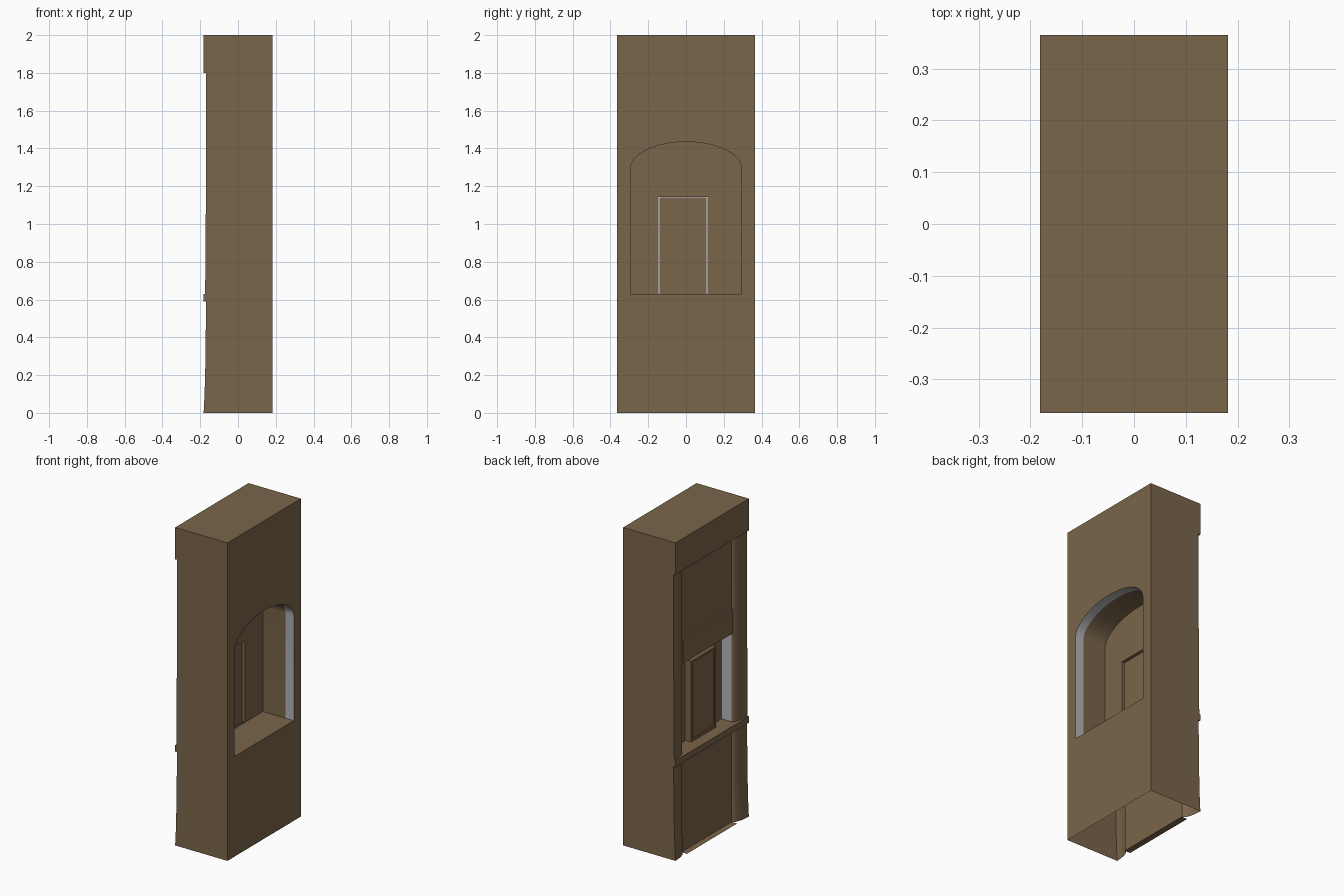
import bpy, bmesh, math

if "Cube" in bpy.data.objects:
    bpy.data.objects.remove(bpy.data.objects["Cube"])

HX, HY, H = 0.182, 0.365, 2.0       # half depth, half width, height
BAY, PX = 0.25, -0.142              # half width and plane of the outer bay
SILL0, SILL1, BAND = 0.59, 0.63, 1.8
LINT0, LINT1 = 1.19, 1.34
NICHE_X, WALL_X = -0.033, -0.072    # inner and outer faces of the thin wall
HOLE = (-0.146, 0.115, 0.632, 1.143)


def material(name, rgb):
    m = bpy.data.materials.new(name)
    m.diffuse_color = (*rgb, 1)
    m.use_nodes = True
    m.node_tree.nodes["Principled BSDF"].inputs["Base Color"].default_value = m.diffuse_color
    return m


brown = material("brown_plaster", (0.195, 0.133, 0.069))
grey = material("pale_grey_trim", (0.47, 0.47, 0.49))


def build(name, faces, mat=brown, smooth=False):
    """Make an object from a list of polygons given as points."""
    bm = bmesh.new()
    for f in faces:
        bm.faces.new([bm.verts.new(p) for p in f])
    bmesh.ops.remove_doubles(bm, verts=bm.verts, dist=1e-5)
    bmesh.ops.recalc_face_normals(bm, faces=bm.faces)
    me = bpy.data.meshes.new(name)
    bm.to_mesh(me)
    bm.free()
    me.materials.append(mat)
    ob = bpy.data.objects.new(name, me)
    bpy.context.collection.objects.link(ob)
    if smooth:
        bpy.context.view_layer.objects.active = ob
        ob.select_set(True)
        bpy.ops.object.shade_smooth_by_angle(angle=math.radians(35))
        ob.select_set(False)
    return ob


def rect_x(x, y0, y1, z0, z1):
    return [(x, y0, z0), (x, y1, z0), (x, y1, z1), (x, y0, z1)]


def rect_z(z, x0, x1, y):
    return [(x0, -y, z), (x1, -y, z), (x1, y, z), (x0, y, z)]


def box(x0, x1, y0, y1, z0, z1):
    a, b = rect_x(x0, y0, y1, z0, z1), rect_x(x1, y0, y1, z0, z1)
    return [a, b] + [[a[i], a[i - 1], b[i - 1], b[i]] for i in range(4)]


def strip(a, b):
    return [[a[i], a[i + 1], b[i + 1], b[i]] for i in range(len(a) - 1)]


# Pilaster front profiles (z, x), slightly flared at the foot
lower = [(0, -0.182), (0.1, -0.177), (0.25, -0.173), (0.5, -0.170), (SILL0, -0.170)]
upper = [(SILL1, -0.174), (1.0, -0.171), (1.2, -0.170), (BAND, -0.170)]

# Arched niche outline in (y, z)
N = 24
arch = [(0.295 * math.cos(math.pi * i / N), 1.29 + 0.145 * math.sin(math.pi * i / N))
        for i in range(N + 1)]
niche = [(0.295, SILL1)] + arch + [(-0.295, SILL1)]


def niche_at(x):
    return [(x, y, z) for y, z in niche]


# Outer shell: ends, top, and inner wall with the arched opening (bottom open)
end = [(HX, 0), (HX, H), (-HX, H), (-HX, BAND)] + [(x, z) for z, x in reversed(upper)] \
    + [(-HX, SILL1), (-HX, SILL0)] + [(x, z) for z, x in reversed(lower)]
shell = [[(x, s * HY, z) for x, z in end] for s in (-1, 1)]
shell.append(rect_z(H, -HX, HX, HY))
half = [(0, SILL1)] + niche[:N // 2 + 2] + [(0, H), (HY, H), (HY, 0), (0, 0)]
shell += [[(HX, s * y, z) for y, z in half] for s in (-1, 1)]
build("wall_shell", shell)

# Top band with its underside
build("top_band", [rect_x(-HX, -HY, HY, BAND, H), rect_z(BAND, -HX, PX, HY)])

# Rounded pilasters on both sides of the bay
K = 10
for s, side in ((1, "left"), (-1, "right")):
    faces = []
    for prof in (lower, upper):
        rows = []
        for z, x in prof:
            rows.append([(PX + (x - PX) * math.sin(t), s * (BAY + (HY - BAY) * (1 - math.cos(t))), z)
                         for t in (math.pi / 2 * k / K for k in range(K + 1))])
        for a, b in zip(rows, rows[1:]):
            faces += strip(a, b)
    build("pilaster_" + side, faces, smooth=True)

# Bay panels, foot ledge, sill and lintel
build("lower_panel", [rect_x(PX, -BAY, BAY, 0, SILL0), rect_z(0, -HX + 0.001, PX, BAY)])
build("upper_panel", [rect_x(PX, -BAY, BAY, LINT1, BAND)])
build("sill", [rect_x(-HX, -HY, HY, SILL0, SILL1), rect_z(SILL0, -HX, PX, HY),
               rect_z(SILL1, -HX, PX, HY), rect_z(SILL1, PX, WALL_X, BAY)])
build("lintel", box(-0.153, WALL_X, -BAY, BAY, LINT0, LINT1))

# Pale outer window jambs
build("outer_jambs", [[(PX, y, SILL1), (WALL_X, y, SILL1), (WALL_X, y, LINT0), (PX, y, LINT0)]
                      for y in (-BAY, BAY)], grey)

# Niche: pale outer reveal, brown inner reveal, floor
TRIM = 0.125
build("niche_trim", strip(niche_at(HX), niche_at(TRIM)), grey, True)
build("niche_reveal", strip(niche_at(TRIM), niche_at(NICHE_X)), brown, True)
build("niche_floor", [rect_z(SILL1, NICHE_X, HX, 0.295)])

# Thin wall with the window hole, both faces
y0, y1, z0, z1 = HOLE
mid = N // 2
back = [[(NICHE_X, y, z) for y, z in
         [(y1, SILL1)] + niche[:mid + 2] + [(0, z1), (y1, z1)]],
        [(NICHE_X, y, z) for y, z in
         [(y0, SILL1), (y0, z1), (0, z1)] + niche[mid + 1:]]]
front = [rect_x(WALL_X, -BAY, y0, SILL1, LINT0), rect_x(WALL_X, y1, BAY, SILL1, LINT0),
         rect_x(WALL_X, y0, y1, z1, LINT0)]
rim = [(y0, SILL1), (y0, z1), (y1, z1), (y1, SILL1)]
reveal = strip([(NICHE_X, y, z) for y, z in rim], [(WALL_X, y, z) for y, z in rim])
build("window_wall", back + front + reveal)

# Shutter with a shallow frame, leaving a narrow gap on each side
a, b, c, d, f = y0 + 0.007, y1 - 0.007, SILL1, z1 - 0.004, 0.014
build("shutter", box(-0.105, -0.048, a, b, c, d))
build("shutter_frame", box(-0.112, -0.105, a, a + f, c, d) + box(-0.112, -0.105, b - f, b, c, d)
      + box(-0.112, -0.105, a + f, b - f, c, c + f) + box(-0.112, -0.105, a + f, b - f, d - f, d))
